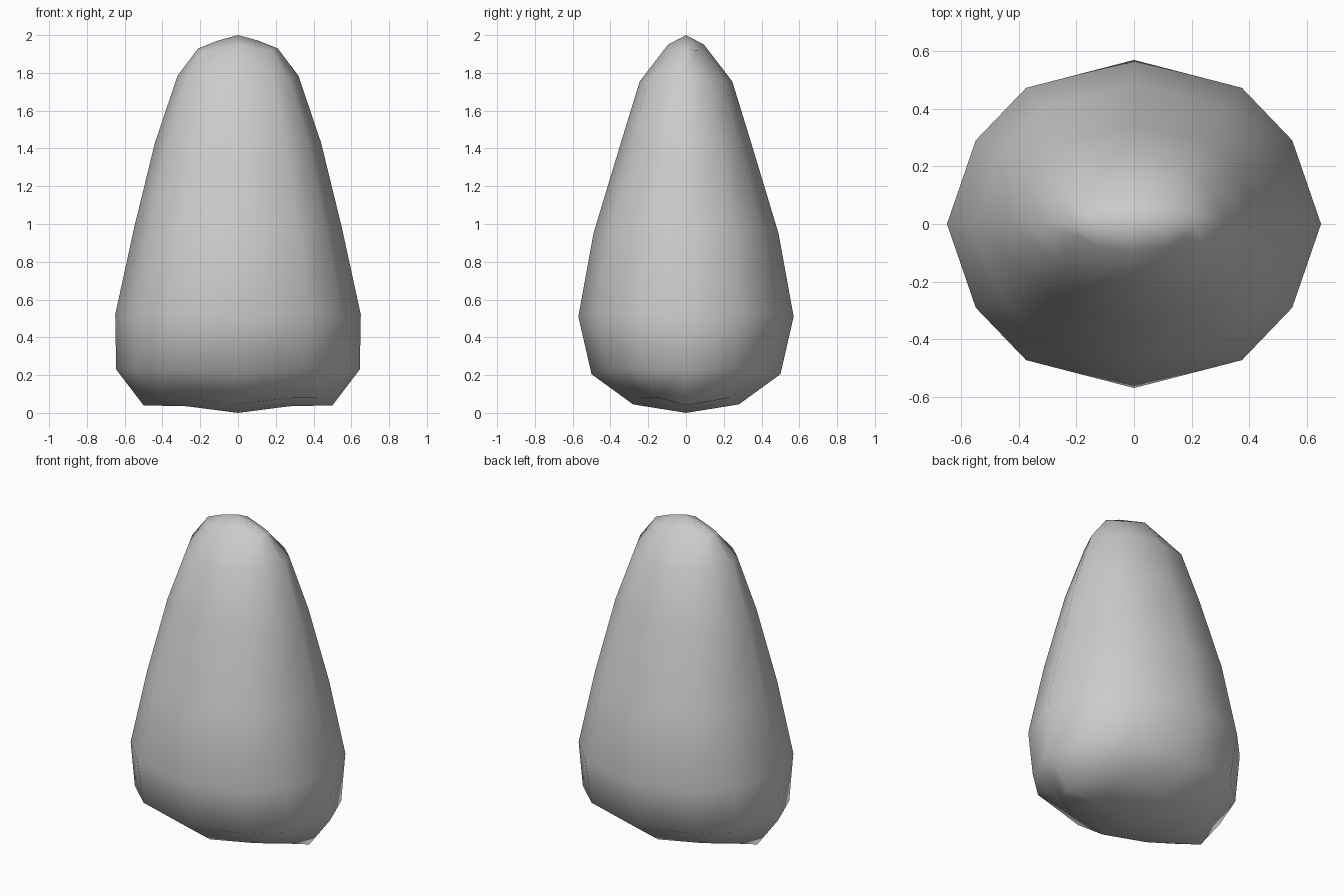
import bpy, bmesh

if "Cube" in bpy.data.objects:
    bpy.data.objects.remove(bpy.data.objects["Cube"])

# Ring levels, bottom to top: half width x, half depth y, z at the sides, z at front/back, z at corners
LEVELS = [
    (0.50, 0.28, 0.04, 0.045, 0.08),
    (0.645, 0.50, 0.23, 0.205, 0.23),
    (0.65, 0.57, 0.52, 0.51, 0.52),
    (0.55, 0.49, 0.98, 0.95, 0.97),
    (0.44, 0.345, 1.43, 1.43, 1.43),
    (0.32, 0.245, 1.785, 1.755, 1.76),
    (0.21, 0.095, 1.93, 1.95, 1.92),
]
# Twelve-sided cross-section as fractions of half width and half depth
A, B = (0.846, 0.51), (0.577, 0.83)
SECTION = [(1, 0), A, B, (0, 1), (-B[0], B[1]), (-A[0], A[1]),
           (-1, 0), (-A[0], -A[1]), (-B[0], -B[1]), (0, -1), (B[0], -B[1]), (A[0], -A[1])]

bm = bmesh.new()


def ring(w, d, z_side, z_front, z_corner):
    verts = []
    for u, v in SECTION:
        z = z_side if v == 0 else z_front if u == 0 else z_corner
        verts.append(bm.verts.new((u * w, v * d, z)))
    return verts


def cap(r, half_x, z_mid, z_centre):
    # Quad grid, four by two, closing a ring
    right, mid, left = (bm.verts.new(p) for p in
                        ((half_x, 0, z_mid), (0, 0, z_centre), (-half_x, 0, z_mid)))
    rows = [[r[5], r[4], r[3], r[2], r[1]],
            [r[6], left, mid, right, r[0]],
            [r[7], r[8], r[9], r[10], r[11]]]
    for a, b in zip(rows, rows[1:]):
        for i in range(4):
            bm.faces.new((a[i], a[i + 1], b[i + 1], b[i]))


# Stone wall
rings = [ring(*level) for level in LEVELS]
for lo, hi in zip(rings, rings[1:]):
    for i in range(12):
        j = (i + 1) % 12
        bm.faces.new((lo[i], lo[j], hi[j], hi[i]))

# Base and tip
cap(rings[0], 0.27, 0.035, 0.0)
cap(rings[-1], 0.11, 1.97, 2.0)
bmesh.ops.recalc_face_normals(bm, faces=bm.faces[:])
for f in bm.faces:
    f.smooth = True

mesh = bpy.data.meshes.new("stone")
bm.to_mesh(mesh)
bm.free()
stone = bpy.data.objects.new("stone", mesh)
bpy.context.collection.objects.link(stone)
